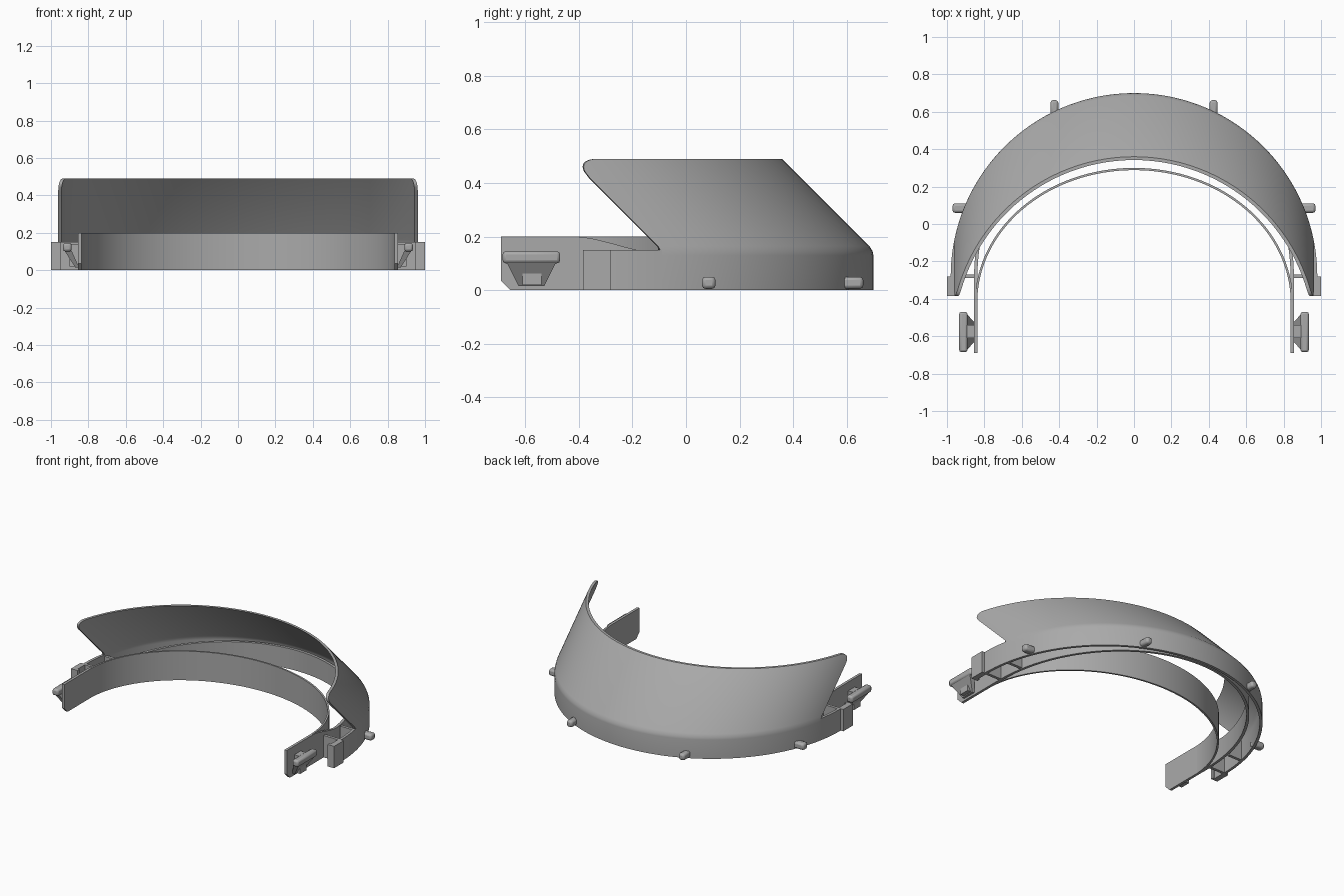
import bpy, bmesh
from math import sin, cos, pi, sqrt, asin, radians
from mathutils import Vector

if "Cube" in bpy.data.objects:
    bpy.data.objects.remove(bpy.data.objects["Cube"])

grey = bpy.data.materials.new("matte grey")
grey.use_nodes = True
colour = (0.4, 0.4, 0.4, 1)
grey.diffuse_color = colour
grey.node_tree.nodes["Principled BSDF"].inputs["Base Color"].default_value = colour

R, CY = 0.98, -0.28          # rim radius and centre
RIM_TOP, TOP = 0.15, 0.49


def finish(name, bm, mirror=False, bevel=0):
    bmesh.ops.recalc_face_normals(bm, faces=bm.faces)
    mesh = bpy.data.meshes.new(name)
    bm.to_mesh(mesh)
    bm.free()
    obj = bpy.data.objects.new(name, mesh)
    bpy.context.collection.objects.link(obj)
    mesh.materials.append(grey)
    bpy.ops.object.select_all(action="DESELECT")
    obj.select_set(True)
    bpy.context.view_layer.objects.active = obj
    bpy.ops.object.shade_smooth_by_angle(angle=radians(30))
    if bevel:
        mod = obj.modifiers.new("bevel", "BEVEL")
        mod.width, mod.segments = bevel, 2
    if mirror:
        obj.modifiers.new("mirror", "MIRROR")
    return obj


def sweep(name, loops, **kw):
    """Skin closed cross-sections and cap both ends."""
    bm = bmesh.new()
    rings = [[bm.verts.new(p) for p in loop] for loop in loops]
    n = len(rings[0])
    for a, b in zip(rings, rings[1:]):
        for i in range(n):
            j = (i + 1) % n
            bm.faces.new((a[i], a[j], b[j], b[i]))
    bm.faces.new(rings[0])
    bm.faces.new(rings[-1])
    return finish(name, bm, **kw)


def wall(name, path, thick, low, high, **kw):
    """Upright wall along a plan path, thickened to the left of travel."""
    pts = [Vector(p) for p in path]
    loops = []
    for i, p in enumerate(pts):
        d = (pts[min(i + 1, len(pts) - 1)] - pts[max(i - 1, 0)]).normalized()
        q = p + Vector((-d.y, d.x)) * thick
        lo, hi = low(p.y), high(p.y)
        loops.append([(*p, lo), (*p, hi), (*q, hi), (*q, lo)])
    return sweep(name, loops, **kw)


def box(name, x, y, z, mirror=True, bevel=0):
    return sweep(name, [[(a, y[0], z[0]), (a, y[1], z[0]), (a, y[1], z[1]), (a, y[0], z[1])]
                        for a in x], mirror=mirror, bevel=bevel)


def both_sides(half):
    """Complete a right-to-middle plan path on the other side."""
    return half + [(-x, y) for x, y in reversed(half[:-1])]


def ramp(y, y0, y1, a, b):
    t = min(max((y - y0) / (y1 - y0), 0), 1)
    t = t * t * (3 - 2 * t)
    return a + (b - a) * t


# Visor: a round rim whose upper part leans towards the front at 45 degrees
def lean(z):
    return max(z - RIM_TOP, 0) if abs(z - RIM_TOP) > 0.01 else 0.003


start = asin(0.19 / R)
steps = 96
columns = []
for i in range(steps + 1):
    u = i / steps
    a = start + (pi - 2 * start) * (u - sin(2 * pi * u) / (2 * pi) * 0.8)
    d = min((R * (sin(a) - sin(start))) / 0.1, 1)
    top = TOP - 0.07 + 0.07 * sqrt(1 - (1 - d) ** 2)
    heights = [0, 0.13, 0.145, 0.165, top]
    outer = [(R * cos(a), CY + R * sin(a) - lean(z), z) for z in heights]
    r = R - 0.018
    inner = [(r * cos(a), CY + r * sin(a) - lean(z), z) for z in heights]
    columns.append(outer + inner[::-1])
sweep("visor", columns)

# Rim ends in front of the visor
end = [(R, -0.385), (R, -0.33)]
end += [(R * cos(start * i / 6), CY + R * sin(start * i / 6)) for i in range(7)]
wall("rim_end", end, 0.018, lambda y: 0, lambda y: RIM_TOP, mirror=True)
box("rim_tab", (0.98, 1.0), (-0.385, -0.28), (0, RIM_TOP))
box("rim_tab_foot", (0.95, 1.0), (-0.385, -0.365), (0, RIM_TOP))

# Forehead band
half = [(0.85 * cos(pi / 2 * i / 32), -0.42 + 0.72 * sin(pi / 2 * i / 32)) for i in range(33)]
wall("forehead_band", both_sides(half), 0.012, lambda y: 0, lambda y: 0.2)

# Side arms, running on behind the rim as a lower rail
half = [(0.855, y) for y in (-0.69, -0.655, -0.55, -0.42, -0.38, -0.34)]
half += [(0.855 * cos(pi / 2 * i / 32), CY + 0.955 * sin(pi / 2 * i / 32)) for i in range(33)]
wall("arms_and_rail", both_sides(half), 0.018,
     lambda y: 0.035 if y < -0.68 else 0,
     lambda y: ramp(y, -0.42, -0.1, 0.2, 0.14))

# Bridges between the arms and the rim
box("rim_bridge", (0.845, 0.97), (-0.29, -0.27), (0, RIM_TOP))
box("rear_bridge", (0.845, 0.95), (-0.1, -0.08), (0, 0.14))

# Strap clips on the arms
box("clip_bar", (0.89, 0.935), (-0.685, -0.47), (0.1, 0.145), bevel=0.012)
box("clip_stem", (0.85, 0.9), (-0.61, -0.54), (0.02, 0.14))
sweep("clip_taper", [
    [(0.85, -0.625, 0.015), (0.87, -0.625, 0.015), (0.87, -0.53, 0.015), (0.85, -0.53, 0.015)],
    [(0.89, -0.67, 0.105), (0.928, -0.67, 0.105), (0.928, -0.485, 0.105), (0.89, -0.485, 0.105)],
], mirror=True)

# Pegs around the rim
box("side_peg", (0.89, 0.97), (0.06, 0.11), (0.005, 0.05), bevel=0.013)
box("rear_peg", (0.405, 0.447), (0.58, 0.662), (0.005, 0.05), bevel=0.013)
